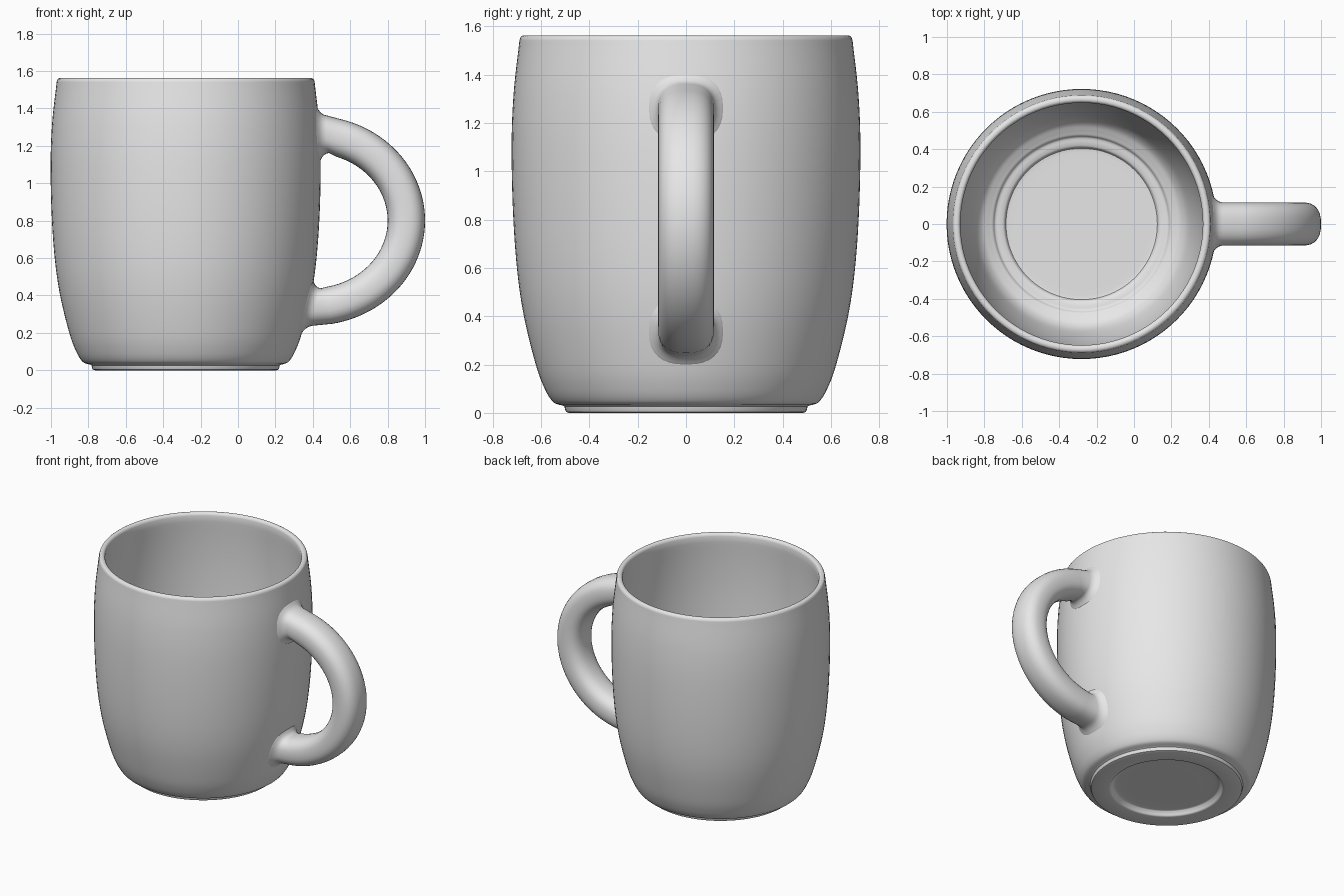
import bpy, bmesh, math

if "Cube" in bpy.data.objects:
    bpy.data.objects.remove(bpy.data.objects["Cube"])

CX = -0.28  # axis of the cup body

grey = bpy.data.materials.new("grey_ceramic")
grey.diffuse_color = (0.8, 0.8, 0.8, 1)
grey.use_nodes = True
grey.node_tree.nodes["Principled BSDF"].inputs["Base Color"].default_value = grey.diffuse_color


def spline(pts, n=6):
    """Catmull-Rom curve through 2D points."""
    p = [pts[0]] + pts + [pts[-1]]
    out = []
    for i in range(1, len(p) - 2):
        a, b, c, d = p[i - 1:i + 3]
        for k in range(n):
            t = k / n
            out.append(tuple(0.5 * (2 * b[j] + (c[j] - a[j]) * t
                       + (2 * a[j] - 5 * b[j] + 4 * c[j] - d[j]) * t * t
                       + (3 * b[j] - a[j] - 3 * c[j] + d[j]) * t ** 3) for j in (0, 1)))
    return out + [pts[-1]]


def finish(name, bm, angle=40):
    bmesh.ops.recalc_face_normals(bm, faces=bm.faces)
    me = bpy.data.meshes.new(name)
    bm.to_mesh(me)
    bm.free()
    me.materials.append(grey)
    me.shade_smooth()
    me.set_sharp_from_angle(angle=math.radians(angle))
    ob = bpy.data.objects.new(name, me)
    bpy.context.collection.objects.link(ob)
    return ob


def skin(bm, rings):
    """Bridge successive closed rings of vertices."""
    for r, s in zip(rings, rings[1:]):
        n = len(r)
        for i in range(n):
            bm.faces.new((r[i], r[(i + 1) % n], s[(i + 1) % n], s[i]))


# Cup body: (radius, height) profile from the underside, up the outside, down the inside
under = spline([(0.02, 0.035), (0.2, 0.035), (0.33, 0.034), (0.355, 0.024), (0.37, 0.004), (0.385, 0.0)], 4)
foot = [(0.485, 0.0), (0.496, 0.004), (0.5, 0.012), (0.503, 0.026), (0.512, 0.031)]
outer = spline([(0.525, 0.033), (0.553, 0.048), (0.585, 0.1), (0.622, 0.2), (0.671, 0.4), (0.70, 0.6),
                (0.717, 0.85), (0.722, 1.12), (0.713, 1.33), (0.692, 1.52), (0.689, 1.545)])
rim = spline([(0.684, 1.557), (0.675, 1.562), (0.662, 1.562), (0.653, 1.556), (0.648, 1.545)], 3)
inner = spline([(0.65, 1.5), (0.662, 1.33), (0.668, 1.12), (0.663, 0.85), (0.645, 0.6), (0.615, 0.4),
                (0.575, 0.24), (0.54, 0.175), (0.50, 0.148), (0.475, 0.135), (0.462, 0.12),
                (0.435, 0.115), (0.415, 0.108), (0.405, 0.095), (0.385, 0.09), (0.2, 0.09), (0.02, 0.09)], 4)
profile = under + foot + outer + rim + inner

SEG = 96
bm = bmesh.new()
rings = [[bm.verts.new((CX + r * math.cos(2 * math.pi * i / SEG), r * math.sin(2 * math.pi * i / SEG), z))
          for i in range(SEG)] for r, z in profile]
skin(bm, rings)
bm.faces.new(rings[0])
bm.faces.new(rings[-1])
finish("cup_body", bm)


# Handle: rounded section swept on an ellipse, ends flaring onto the cup wall
def wall_x(y, z):
    for (r0, z0), (r1, z1) in zip(outer, outer[1:]):
        if z0 <= z <= z1:
            r = r0 + (r1 - r0) * (z - z0) / (z1 - z0)
            return CX + math.sqrt(r * r - y * y)
    return CX + 0.7


def section(grow=0.0, n=32):
    """Superellipse: (sideways, outward) offsets."""
    pts = []
    for i in range(n):
        c, s = math.cos(2 * math.pi * i / n), math.sin(2 * math.pi * i / n)
        pts.append((math.copysign(abs(c) ** 0.8, c) * (0.115 + grow),
                    math.copysign(abs(s) ** 0.8, s) * (0.10 + grow)))
    return pts


def end_rings(bm, zc, sign):
    """Fillet rings from the wall outwards: distance from wall, growth."""
    steps = [(-0.012, 0.05), (-0.002, 0.042), (0.004, 0.03), (0.014, 0.015), (0.028, 0.005), (0.045, 0.0)]
    return [[bm.verts.new((wall_x(u, zc + sign * v) + d, u, zc + sign * v)) for u, v in section(g)]
            for d, g in steps]


bm = bmesh.new()
EX, EZ, A, B = 0.40, 0.80, 0.50, 0.46
rings = end_rings(bm, 1.262, 1)
N = 48
for k in range(N + 1):
    t = math.radians(72 - 152 * k / N)
    c, s = math.cos(t), math.sin(t)
    nx, nz = c / A, s / B
    m = math.hypot(nx, nz)
    rings.append([bm.verts.new((EX + A * c + v * nx / m, u, EZ + B * s + v * nz / m))
                  for u, v in section()])
rings += reversed(end_rings(bm, 0.338, -1))
skin(bm, rings)
finish("handle", bm, 60)
